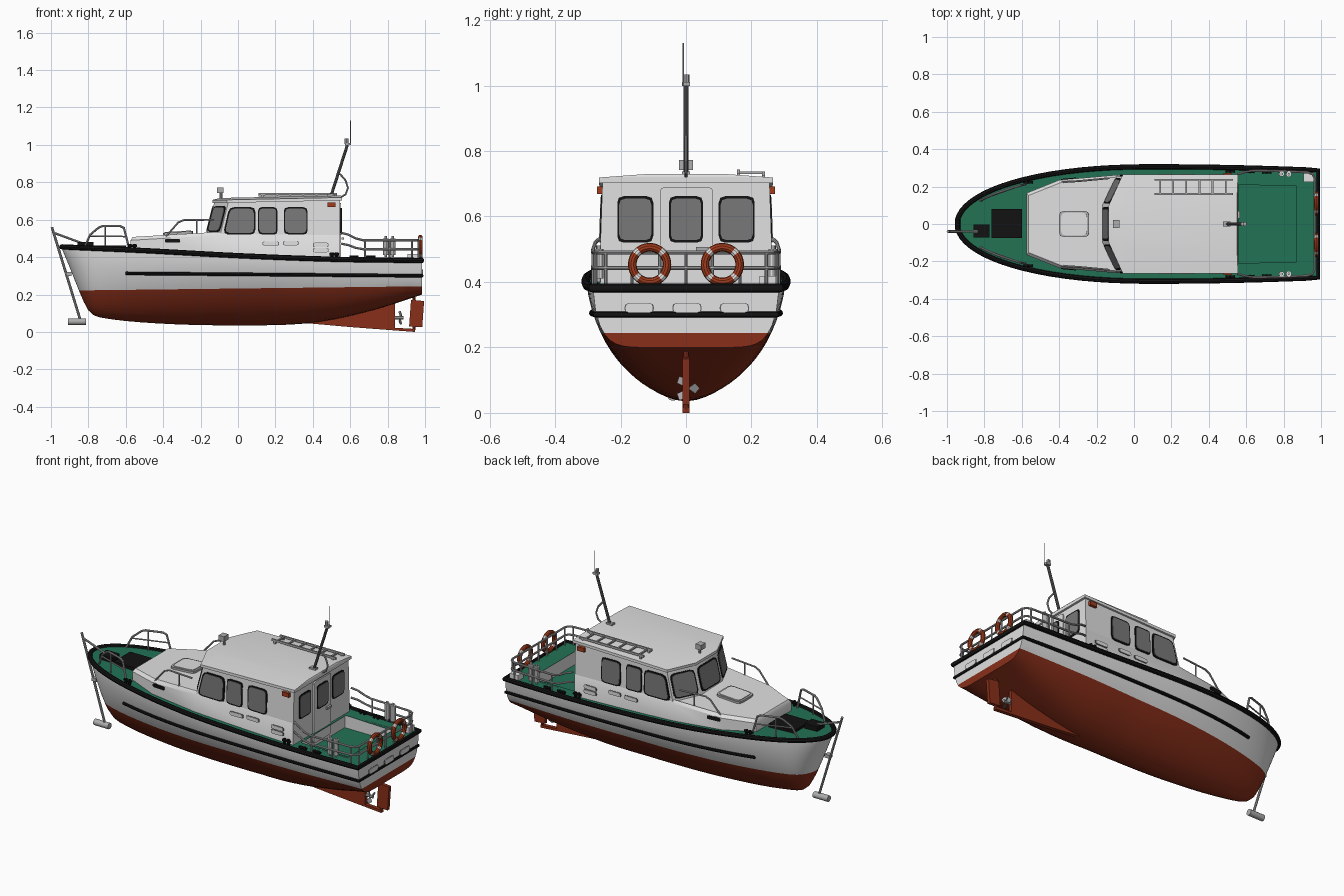
import bpy, bmesh, math
from mathutils import Vector

if "Cube" in bpy.data.objects:
    bpy.data.objects.remove(bpy.data.objects["Cube"])

def mat(name, c):
    m = bpy.data.materials.new(name)
    m.diffuse_color = (*c, 1)
    m.use_nodes = True
    m.node_tree.nodes["Principled BSDF"].inputs["Base Color"].default_value = m.diffuse_color
    return m
WHITE = mat("white paint", (.75, .75, .75))
RED = mat("red antifouling", (.25, .028, .01))
GREEN = mat("green deck", (.016, .17, .09))
BLACK = mat("black rubber", (.006, .006, .006))
GLASS = mat("grey glass", (.19, .19, .19))
STEEL = mat("steel", (.42, .42, .43))
DARK = mat("dark steel", (.12, .12, .12))
ORANGE = mat("lifebuoy orange", (.36, .045, .012))

def finish(name, bm, *mats, recalc=True):
    if recalc:
        bmesh.ops.recalc_face_normals(bm, faces=bm.faces)
    me = bpy.data.meshes.new(name)
    bm.to_mesh(me)
    bm.free()
    for m in mats:
        me.materials.append(m)
    ob = bpy.data.objects.new(name, me)
    bpy.context.collection.objects.link(ob)
    return ob

def loft(name, rings, m, cap0=True, cap1=True):
    bm = bmesh.new()
    vs = [[bm.verts.new(p) for p in r] for r in rings]
    n = len(rings[0])
    for a, b in zip(vs, vs[1:]):
        for i in range(n):
            bm.faces.new((a[i], a[(i + 1) % n], b[(i + 1) % n], b[i]))
    if cap0: bm.faces.new(vs[0])
    if cap1: bm.faces.new(vs[-1])
    return finish(name, bm, m)

def box(name, c, s, m):
    x, y, z = c
    a, b, h = s[0] / 2, s[1] / 2, s[2] / 2
    return loft(name, [[(x - a, y - b, k), (x + a, y - b, k), (x + a, y + b, k), (x - a, y + b, k)]
                       for k in (z - h, z + h)], m)

def plate(name, pts, half, m):          # xz outline extruded in y
    return loft(name, [[(x, y, z) for x, z in pts] for y in (-half, half)], m)

def tube(name, pts, r, m, cyclic=False, res=2):
    cu = bpy.data.curves.new(name, 'CURVE')
    cu.dimensions, cu.bevel_depth, cu.bevel_resolution, cu.use_fill_caps = '3D', r, res, True
    sp = cu.splines.new('POLY')
    sp.points.add(len(pts) - 1)
    for p, q in zip(sp.points, pts):
        p.co = (*q, 1)
    sp.use_cyclic_u = cyclic
    cu.materials.append(m)
    ob = bpy.data.objects.new(name, cu)
    bpy.context.collection.objects.link(ob)
    return ob

def panel(name, quad, m, out=.003, grow=1, corner=.18, centre=Vector((.2, 0, .45))):
    # thin plate with rounded corners, facing away from the boat centre
    q = [Vector(p) for p in quad]
    mid = sum(q, Vector()) / 4
    nrm = (q[2] - q[0]).cross(q[3] - q[1]).normalized()
    if nrm.dot(mid - centre) < 0: nrm = -nrm
    c = corner * min((q[1] - q[0]).length, (q[2] - q[1]).length)
    pts = []
    for i in range(4):
        a = (q[i - 1] - q[i]).normalized() * c
        b = (q[(i + 1) % 4] - q[i]).normalized() * c
        pts += [q[i] + a, q[i] + (a + b) * .25, q[i] + b]
    pts = [mid + (p - mid) * grow for p in pts]
    loft(name, [[p + nrm * o for p in pts] for o in (-.004, out)], m)

def window(name, quad):
    panel(name + "_frame", quad, BLACK, .003)
    panel(name + "_glass", quad, GLASS, .005, .89)

def interp(pts, x):                     # smooth curve through points
    n = len(pts)
    x = max(pts[0][0], min(pts[-1][0], x))
    i = max(j for j in range(n - 1) if pts[j][0] <= x)
    def slope(j):
        a, b = pts[max(j - 1, 0)], pts[min(j + 1, n - 1)]
        return (b[1] - a[1]) / (b[0] - a[0])
    (x0, y0), (x1, y1) = pts[i], pts[i + 1]
    h = x1 - x0
    t = (x - x0) / h
    return (y0 * (2 * t**3 - 3 * t * t + 1) + y1 * (3 * t * t - 2 * t**3)
            + h * slope(i) * (t**3 - 2 * t * t + t) + h * slope(i + 1) * (t**3 - t * t))

# Hull shape functions
BOW, STERN = -.945, .985
def sheer(x): return interp([(BOW, .457), (-.5, .437), (0, .41), (.5, .391), (STERN, .384)], x)
def keel(x): return interp([(BOW, .452), (-.9, .345), (-.85, .22), (-.8, .115), (-.74, .078), (-.42, .045),
                            (0, .035), (.38, .047), (.7, .11), (STERN, .2)], x)
def width(x):
    if x < .1: return .304 * max(0, 1 - ((.1 - x) / 1.045) ** 2.2) ** .5
    return .304 - .02 * ((x - .1) / .9) ** 2
def full(x): return .57 if x < .2 else .57 - .45 * ((x - .2) / .785) ** 1.2
def section(x, t): return width(x) * max(0, 1 - (1 - t) ** 1.6) ** full(x)
def side(x, z):
    return section(x, max(0, min(1, (z - keel(x)) / (sheer(x) - keel(x)))))

stations = [BOW, -.942, -.935, -.92, -.9, -.875, -.85, -.825, -.8, -.77, -.74, -.7, -.65] + \
           [-.6 + .08 * i for i in range(15)] + [.56, .62, .68, .74, .8, .87, .93, STERN]

# Hull: white topsides, red below the waterline
N = 16
bm = bmesh.new()
rings = []
for x in stations:
    half = []
    for j in range(N + 1):
        t = (j / N) ** (.9 / full(x))
        half.append((x, section(x, t), keel(x) + (sheer(x) - keel(x)) * t))
    ring = [(a, -b, c) for a, b, c in half[:0:-1]] + half
    rings.append([bm.verts.new(p) for p in ring])
for a, b in zip(rings, rings[1:]):
    for i in range(2 * N):
        bm.faces.new((a[i], a[i + 1], b[i + 1], b[i]))
bm.faces.new(rings[-1])
bmesh.ops.remove_doubles(bm, verts=bm.verts, dist=.0004)
wl_co, wl_no = Vector((0, 0, .232)), Vector((-.012, 0, 1)).normalized()
bmesh.ops.bisect_plane(bm, geom=bm.verts[:] + bm.edges[:] + bm.faces[:], plane_co=wl_co, plane_no=wl_no)
for f in bm.faces:
    f.material_index = int((f.calc_center_median() - wl_co).dot(wl_no) < 0)
finish("hull", bm, WHITE, RED)

# Deck with an opening for the cockpit well
bm = bmesh.new()
rows = []
for x in stations:
    w = width(x)
    yi = min(.22, .7 * w)
    rows.append([bm.verts.new((x, y, sheer(x))) for y in (-w, -yi, yi, w)])
for i, (a, b) in enumerate(zip(rows, rows[1:])):
    for j in range(3):
        if j == 1 and .55 < stations[i] < .86: continue
        bm.faces.new((a[j], b[j], b[j + 1], a[j + 1]))
bmesh.ops.remove_doubles(bm, verts=bm.verts, dist=.0004)
finish("deck", bm, GREEN)
well = [(.545, -.22), (.87, -.22), (.87, .22), (.545, .22)]
ob = loft("cockpit_well", [[(x, y, .31) for x, y in well], [(x, y, .388) for x, y in well]], WHITE, cap1=False)
ob.data.flip_normals()
ob.data.materials.append(GREEN)
for p in ob.data.polygons:
    p.material_index = int(abs(p.normal.z) > .5)

# Rubbing strakes
half = [(x, width(x) + .002, sheer(x) - .002) for x in stations]
tube("upper_rub_rail", half[1:] + [(x, -y, z) for x, y, z in half[:0:-1]], .014, BLACK, True)
half = [(x, side(x, .308 - .008 * x) + .003, .308 - .008 * x) for x in stations if x > -.61]
tube("lower_rub_rail", half + [(x, -y, z) for x, y, z in half[::-1]], .009, BLACK)

# Skeg, rudder, propeller
plate("skeg", [(.33, .05), (.7, .125), (.84, .17), (.84, .022), (.945, .016), (.945, 0), (.6, .026)], .011, RED)
plate("rudder", [(.925, .172), (.995, .165), (.985, .025), (.915, .03)], .01, RED)
tube("rudder_stock", [(.94, 0, .01), (.94, 0, .24)], .008, RED)
tube("propeller_shaft", [(.82, 0, .075), (.885, 0, .075)], .009, STEEL)
for k in range(3):
    a = k * math.tau / 3
    d, e = Vector((0, math.cos(a), math.sin(a))), Vector((.008, -math.sin(a) * .016, math.cos(a) * .016))
    c = Vector((.868, 0, .075))
    loft("propeller_blade", [[c + d * .005 + o, c + d * .028 - e + o, c + d * .042 + o, c + d * .028 + e + o]
                             for o in (Vector((-.002, 0, 0)), Vector((.002, 0, 0)))], STEEL)

# Cabin: low trunk, wheelhouse and roof
def sym(half): return half + [(x, -y, z) for x, y, z in half[::-1]]
trunk = [(-.575, .165), (-.4, .235), (-.1, .262), (.545, .262)]
def ttop(x): return min(.535, .532 + .06 * (x + .17))
loft("trunk_cabin", [sym([(x, y, .4 if x < 0 else .3) for x, y in trunk]),
                     sym([(x, y, ttop(x) - .018) for x, y in trunk]),
                     sym([(x + (.012 if x < -.3 else 0), y - .012, ttop(x)) for x, y in trunk])], WHITE)
low = [(-.175, .1, .5), (-.1, .258, .5), (.545, .262, .5)]
top = [(-.125, .1, .7), (-.05, .252, .7), (.545, .255, .71)]
loft("wheelhouse", [sym(low), sym(top)], WHITE)
edge = [(-.135, .1, .69), (-.06, .264, .69), (.557, .266, .703)]
loft("roof", [sym(edge), sym([(x, y, z + .016) for x, y, z in edge]),
              sym([(-.1, .06, .715), (-.02, .13, .718), (.55, .13, .729)])], WHITE)

# Windows
def bil(a, b, c, d, u0, u1, v0, v1):
    a, b, c, d = map(Vector, (a, b, c, d))
    return [a.lerp(b, u).lerp(d.lerp(c, u), v) for u, v in ((u0, v0), (u1, v0), (u1, v1), (u0, v1))]
flip = lambda p: (p[0], -p[1], p[2])
window("windscreen_centre", bil(flip(low[0]), low[0], top[0], flip(top[0]), .05, .95, .17, .86))
for s in (1, -1):
    m = (lambda p: p) if s > 0 else flip
    window("windscreen_side", bil(m(low[0]), m(low[1]), m(top[1]), m(top[0]), .06, .93, .17, .86))
    for x0, x1, x2, x3 in ((-.08, .093, .093, -.047), (.108, .21, .21, .108), (.245, .372, .372, .245)):
        window("side_window", [(x0, s * .261, .522), (x1, s * .261, .52), (x2, s * .256, .667), (x3, s * .2545, .667)])
panel("door", [(.546, -.08, .33), (.546, .083, .33), (.546, .083, .69), (.546, -.08, .69)], WHITE, .006, 1, .1)
for y0, y1, x in ((-.21, -.1, .546), (-.052, .052, .552), (.1, .21, .546)):
    window("aft_window", [(x, y0, .52), (x, y1, .52), (x, y1, .662), (x, y0, .662)])
box("door_handle", (.56, .05, .5), (.012, .04, .012), STEEL)

# Trunk hatch and foredeck hatches
for g, mm, o in ((1, STEEL, .008), (.86, WHITE, .012)):
    panel("trunk_hatch", [(-.4, -.07, .522), (-.24, -.07, .531), (-.24, .07, .531), (-.4, .07, .522)], mm, o, g,
          centre=Vector((-.3, 0, 0)))
box("foredeck_hatch", (-.68, .003, .452), (.165, .155, .022), BLACK)
box("anchor_winch", (-.815, -.037, .465), (.085, .07, .03), BLACK)

# Vents, lights, bollards, hand rails and fenders on both sides
for s in (1, -1):
    for x0, x1, z in ((.13, .22, .472), (.24, .325, .475), (.4, .485, .465), (.4, .485, .437)):
        for g, mm, o in ((1, DARK, .003), (.9, WHITE, .006)):
            panel("side_vent", [(x0, s * .262, z - .012), (x1, s * .262, z - .012), (x1, s * .262, z + .012),
                                (x0, s * .262, z + .012)], mm, o, g, .45)
    panel("slot_vent", [(-.39, s * .2371, .478), (-.31, s * .2441, .478), (-.31, s * .2441, .498), (-.39, s * .2371, .498)],
          BLACK, .004, 1, .4)
    box("navigation_light", (.5, s * .262, .68), (.045, .02, .024), ORANGE)
    for x, h in ((-.565, .03), (.515, .035), (.62, .02), (.71, .02)):
        y, z = s * (width(x) - .018), sheer(x)
        for d in (-.012, .012):
            tube("bollard_post", [(x + d, y, z), (x + d, y, z + h)], .008, BLACK)
        tube("bollard_bar", [(x - .025, y, z + h * .7), (x + .025, y, z + h * .7)], .007, BLACK)
    # bow rail follows the deck edge
    def rail(x, z): return (x, s * (width(x) - .025), z)
    tube("bow_rail", [rail(-.82, .455), rail(-.79, .52), rail(-.745, .558), rail(-.725, .566), rail(-.63, .566),
                      rail(-.61, .556), rail(-.58, .44)], .006, STEEL)
    tube("bow_rail_bar", [rail(-.79, .512), rail(-.6, .51)], .004, STEEL)
    tube("bow_rail_post", [rail(-.71, .45), rail(-.71, .566)], .004, STEEL)
    tube("trunk_hand_rail", [(-.385, s * .225, .51), (-.32, s * .228, .585), (-.29, s * .23, .598),
                             (-.13, s * .245, .6)], .005, STEEL)
    tube("trunk_rail_post", [(-.22, s * .237, .52), (-.22, s * .237, .6)], .004, STEEL)
    for x in (.79, .828):
        y = s * (width(x) - .025)
        tube("fender", [(x, y, .41), (x, y, .5)], .015, WHITE, res=3)
        tube("fender_end", [(x, y, .4), (x, y, .512)], .007, WHITE)
    for x in (.68, .81, .93):
        y = s * (width(x) - .012)
        tube("stern_rail_post", [(x, y, .385), (x, y, .49)], .005, STEEL)
box("stern_locker", (.935, .25, .4), (.055, .05, .035), WHITE)

# Stern rails
for z, up in ((.49, .04), (.442, .03)):
    h = [(.553, .266, z + up), (.59, .277, z + up * .75), (.63, .284, z + up * .25), (.67, .285, z), (.8, .282, z),
         (.93, .276, z), (.955, .265, z), (.965, .245, z)]
    tube("stern_rail", h + [flip(p) for p in h[::-1]], .006, STEEL)
for y in (-.245, -.165, -.08, 0, .08, .165, .245):
    tube("stern_rail_post", [(.965, y, .385), (.965, y, .49)], .005, STEEL)

# Transom scuppers
for y in (-.143, .003, .148):
    for g, mm, o in ((1, DARK, .002), (.92, WHITE, .005)):
        panel("transom_scupper", [(STERN, y - .045, .305), (STERN, y + .045, .305), (STERN, y + .045, .335),
                                  (STERN, y - .045, .335)], mm, o, g, .4)

# Lifebuoys with white bands
for y in (-.111, .111):
    bpy.ops.mesh.primitive_torus_add(location=(.975, y, .453), rotation=(0, math.pi / 2, 0), major_segments=48,
                                     minor_segments=10, major_radius=.053, minor_radius=.013)
    ob = bpy.context.object
    ob.name = "lifebuoy"
    ob.data.materials.append(ORANGE)
    ob.data.materials.append(WHITE)
    for p in ob.data.polygons:
        a = math.degrees(math.atan2(p.center.y, p.center.x)) % 90
        p.material_index = int(41 < a < 49)

# Mast, aerial, searchlight and roof ladder
tube("mast", [(.495, 0, .72), (.585, 0, 1.0)], .008, DARK)
tube("mast_brace", [(.545, 0, .845), (.575, 0, .81), (.588, 0, .77), (.575, 0, .735), (.54, 0, .715)], .005, STEEL)
box("mast_foot", (.495, 0, .732), (.04, .025, .012), STEEL)
box("mast_head", (.587, 0, 1.005), (.03, .024, .012), STEEL)
tube("mast_lamp", [(.58, 0, 1.005), (.58, 0, 1.033)], .01, STEEL)
tube("aerial", [(.602, -.008, 1.0), (.602, -.008, 1.13)], .002, STEEL)
tube("searchlight_post", [(-.09, 0, .71), (-.09, 0, .75)], .008, STEEL)
box("searchlight", (-.095, 0, .757), (.036, .042, .03), STEEL)
for y, z in ((.16, .738), (.237, .731)):
    box("ladder_rail", (.32, y, z), (.42, .009, .012), STEEL)
    for x in (.13, .51):
        box("ladder_foot", (x, y, .722), (.012, .009, .025), STEEL)
for i in range(6):
    box("ladder_rung", (.14 + i * .07, .198, .734), (.009, .077, .008), STEEL)

# Bow anchor on its stock
tube("anchor_shank", [(-.995, -.04, .56), (-.842, -.04, .06)], .007, STEEL)
tube("anchor_head", [(-.908, -.04, .055), (-.812, -.04, .055)], .018, STEEL, res=4)
tube("bow_roller_arm", [(-.985, -.04, .53), (-.8, -.04, .462)], .006, STEEL)
box("anchor_clamp", (-.905, -.04, .31), (.03, .03, .02), STEEL)

# Convert tubes to meshes and smooth the rounded parts
bpy.ops.object.select_all(action='SELECT')
bpy.context.view_layer.objects.active = bpy.data.objects["hull"]
bpy.ops.object.convert(target='MESH')
bpy.ops.object.shade_smooth_by_angle(angle=math.radians(35))
